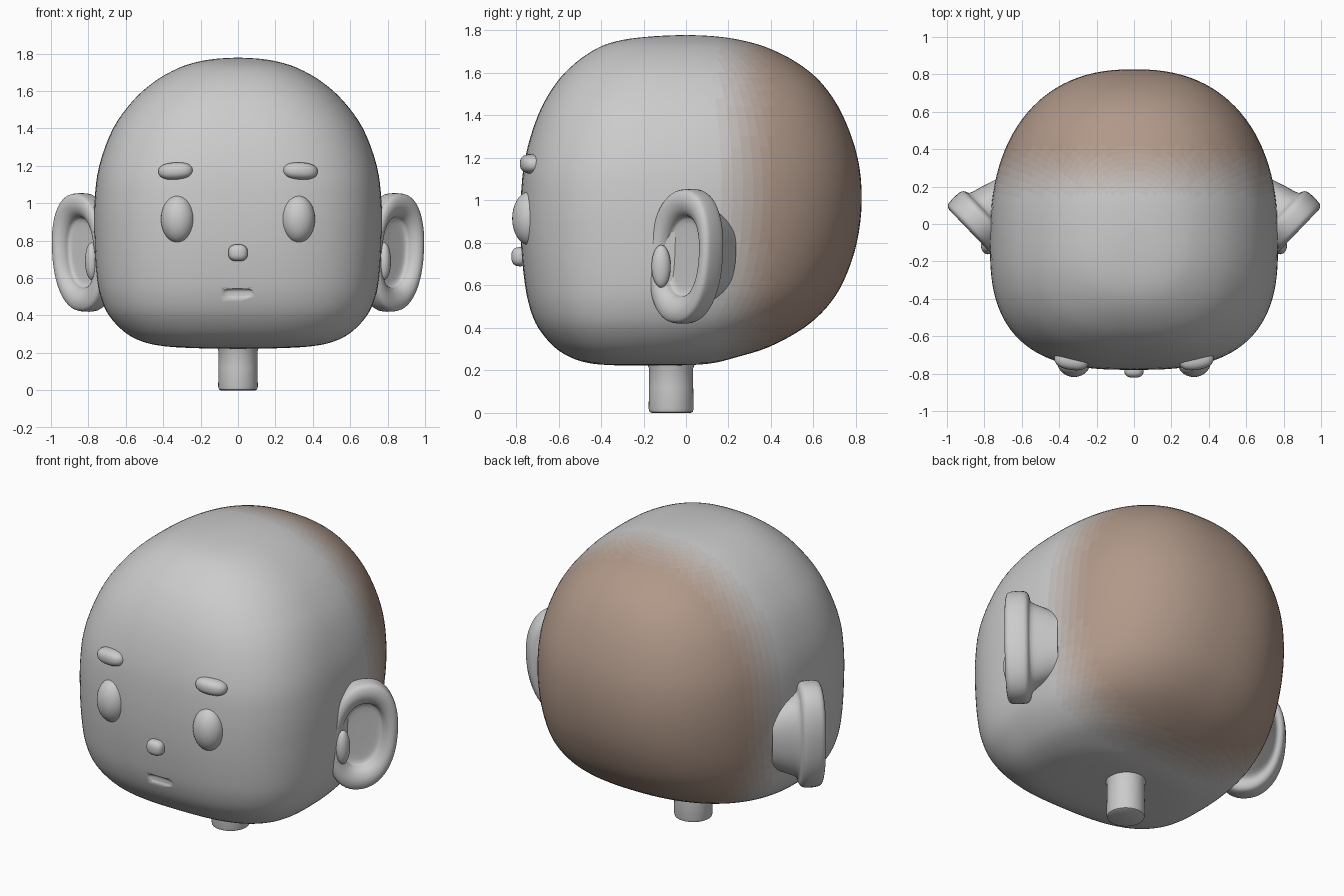
import bpy, bmesh, math
from mathutils import Vector

if "Cube" in bpy.data.objects:
    bpy.data.objects.remove(bpy.data.objects["Cube"])


def finish(obj, angle=50):
    bpy.ops.object.select_all(action='DESELECT')
    obj.select_set(True)
    bpy.context.view_layer.objects.active = obj
    bpy.ops.object.shade_smooth_by_angle(angle=math.radians(angle))
    return obj


def smooth_rows(rows, steps):
    """Catmull-Rom interpolation through rows of numbers."""
    out, last = [], len(rows) - 1
    for i in range(last):
        p0, p1, p2, p3 = (rows[min(max(i + k, 0), last)] for k in (-1, 0, 1, 2))
        for s in range(steps):
            t = s / steps
            out.append([0.5 * (2 * b + (c - a) * t + (2 * a - 5 * b + 4 * c - d) * t * t
                               + (3 * b - a - 3 * c + d) * t ** 3)
                        for a, b, c, d in zip(p0, p1, p2, p3)])
    return out + [list(rows[-1])]


def loft(name, rings):
    """Skin closed rings of points and close both ends with a fan."""
    bm = bmesh.new()
    loops = [[bm.verts.new(p) for p in r] for r in rings]
    n = len(loops[0])
    for a, b in zip(loops, loops[1:]):
        for i in range(n):
            bm.faces.new((a[i], a[(i + 1) % n], b[(i + 1) % n], b[i]))
    for ring in (loops[0], loops[-1]):
        mid = bm.verts.new(sum((v.co for v in ring), Vector()) / n)
        for i in range(n):
            bm.faces.new((ring[i], ring[(i + 1) % n], mid))
    bmesh.ops.recalc_face_normals(bm, faces=bm.faces)
    mesh = bpy.data.meshes.new(name)
    bm.to_mesh(mesh)
    bm.free()
    obj = bpy.data.objects.new(name, mesh)
    bpy.context.collection.objects.link(obj)
    return obj


def spow(v, e):
    return math.copysign(abs(v) ** e, v)


def ball(name, loc, radii, rot=(0, 0, 0), power=2.0):
    """Ellipsoid; a power above 2 makes it boxier."""
    bpy.ops.mesh.primitive_uv_sphere_add(segments=32, ring_count=18, radius=1,
                                         location=loc, rotation=rot)
    obj = bpy.context.object
    obj.name = name
    for v in obj.data.vertices:
        d = v.co.normalized()
        k = sum(abs(c) ** power for c in d) ** (-1 / power)
        v.co = Vector([c * k * r for c, r in zip(d, radii)])
    return finish(obj, 80)


# Head: height, half width, front y, back y
HEAD = [(0.222, 0.04, -0.22, -0.12), (0.225, 0.22, -0.36, 0.02), (0.235, 0.39, -0.46, 0.13),
        (0.26, 0.51, -0.54, 0.23), (0.31, 0.605, -0.62, 0.39), (0.40, 0.69, -0.695, 0.555),
        (0.50, 0.735, -0.737, 0.665), (0.62, 0.757, -0.76, 0.742), (0.80, 0.768, -0.777, 0.804),
        (1.00, 0.768, -0.778, 0.827), (1.20, 0.742, -0.757, 0.808), (1.40, 0.668, -0.697, 0.738),
        (1.55, 0.56, -0.613, 0.64), (1.65, 0.447, -0.517, 0.52), (1.72, 0.325, -0.41, 0.38),
        (1.755, 0.22, -0.30, 0.255), (1.772, 0.12, -0.16, 0.14), (1.778, 0.02, -0.03, 0.03)]
rings = []
for z, w, yf, yb in smooth_rows(HEAD, 4):
    yc = yf + 0.43 * (yb - yf)
    top = min(max((z - 1.1) / 0.6, 0), 1)
    ring = []
    for i in range(112):
        a = math.tau * i / 112
        c, s = math.cos(a), math.sin(a)
        e = 2 / ((2.8 - 0.4 * top) if s < 0 else 2.35)
        ring.append((w * spow(c, e), yc + (yb - yc if s > 0 else yc - yf) * spow(s, e), z))
    rings.append(ring)
head = loft("head", rings)

# Soft brown fade over the back of the head
BANDS = 12
for k in range(BANDS + 1):
    t = k / BANDS
    mat = bpy.data.materials.new("skin_to_hair_%d" % k)
    mat.diffuse_color = [0.604 + (c - 0.604) * t for c in (0.435, 0.315, 0.25)] + [1]
    mat.use_nodes = True
    mat.node_tree.nodes["Principled BSDF"].inputs["Base Color"].default_value = mat.diffuse_color
    head.data.materials.append(mat)
for p in head.data.polygons:
    t = min(max((p.center.y - 0.08) / 0.37, 0), 1)
    p.material_index = round(BANDS * t * t * (3 - 2 * t))
finish(head)

# Mouth: shallow slot cut into the face
cutter = ball("mouth_cutter", (0, -0.775, 0.515), (0.092, 0.045, 0.03), power=3.5)
cutter.hide_render = True
cutter.hide_viewport = True
cut = head.modifiers.new("mouth", 'BOOLEAN')
cut.operation = 'DIFFERENCE'
cut.object = cutter
cut.solver = 'EXACT'

# Ears: scale and depth of each ring, from the back of the cup to the hollow
EAR = [(0.58, -0.28), (0.70, -0.20), (0.80, -0.135), (0.93, -0.12), (1.0, -0.095),
       (1.0, -0.025), (0.95, 0.0), (0.82, 0.008), (0.69, -0.005), (0.61, -0.03),
       (0.56, -0.06), (0.30, -0.065), (0.05, -0.065)]
for side, label in ((-1, "left"), (1, "right")):
    rings = []
    for k, d in smooth_rows(EAR, 3):
        ring = []
        for i in range(56):
            a = math.tau * i / 56
            h = 0.315 * k * spow(math.sin(a), 0.9)
            u = 0.195 * k * spow(math.cos(a), 0.9) + 0.08 * h
            ring.append((side * (0.866 + 0.69 * u + 0.72 * d),
                         -0.04 + 0.72 * u - 0.69 * d, 0.737 + h))
        rings.append(ring)
    finish(loft(label + "_ear", rings))
    ball(label + "_ear_flap", (side * 0.782, -0.117, 0.69), (0.036, 0.045, 0.10))

    # Eyes and eyebrows
    ball(label + "_eye", (side * 0.322, -0.735, 0.915), (0.09, 0.083, 0.127),
         (0, 0, side * 0.15))
    ball(label + "_eyebrow", (side * 0.333, -0.725, 1.172), (0.093, 0.055, 0.046),
         (0, side * 0.05, side * 0.15), 2.4)

# Nose
ball("nose", (0, -0.78, 0.735), (0.052, 0.042, 0.045), power=2.6)

# Neck: slightly rounded peg
rings = []
for r, z in ((0.092, 0.0), (0.102, 0.005), (0.106, 0.02), (0.104, 0.12), (0.104, 0.21), (0.12, 0.25)):
    rings.append([(r * math.cos(math.tau * i / 40), -0.07 + r * math.sin(math.tau * i / 40), z)
                  for i in range(40)])
finish(loft("neck", rings), 40)
